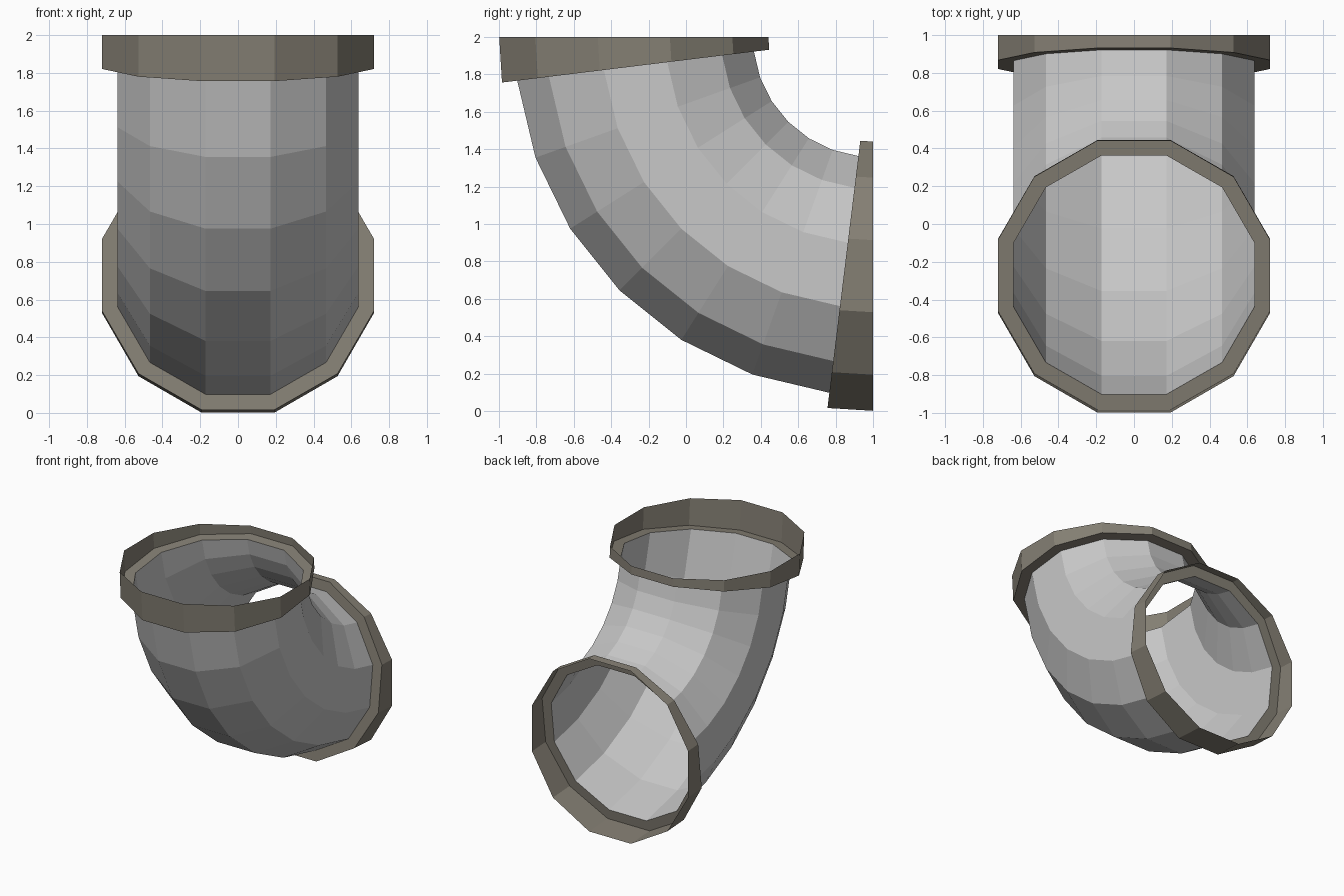
import bpy
import math

if "Cube" in bpy.data.objects:
    bpy.data.objects.remove(bpy.data.objects["Cube"])

SIDES = 12
BEND_Y, BEND_Z = 1.0, 2.0      # axis the elbow turns around
PIPE_R, COLLAR_R = 0.66, 0.745
BEND_R = 1.279
COLLAR_ANGLE = 7.0             # degrees of the bend covered by each collar


def material(name, rgb):
    m = bpy.data.materials.new(name)
    m.diffuse_color = (*rgb, 1)
    m.use_nodes = True
    m.node_tree.nodes["Principled BSDF"].inputs["Base Color"].default_value = m.diffuse_color
    return m


def sweep(name, rings, mat):
    """Skin open rings given as (bend angle in degrees, section radius)."""
    verts, faces = [], []
    for angle, r in rings:
        t = math.radians(angle)
        for k in range(SIDES):
            a = 2 * math.pi * (k + 0.5) / SIDES
            d = BEND_R + r * math.cos(a)
            verts.append((r * math.sin(a), BEND_Y - d * math.cos(t), BEND_Z - d * math.sin(t)))
    for i in range(len(rings) - 1):
        for k in range(SIDES):
            n = (k + 1) % SIDES
            p, q = i * SIDES, (i + 1) * SIDES
            faces.append((p + k, q + k, q + n, p + n))
    mesh = bpy.data.meshes.new(name)
    mesh.from_pydata(verts, [], faces)
    mesh.materials.append(mat)
    obj = bpy.data.objects.new(name, mesh)
    bpy.context.collection.objects.link(obj)
    return obj


pipe_grey = material("pipe_grey", (0.58, 0.58, 0.58))
collar_grey = material("collar_warm_grey", (0.235, 0.215, 0.175))

# Curved pipe, open at both ends
c, steps = COLLAR_ANGLE, 6
sweep("elbow_pipe", [(c + (90 - 2 * c) * i / steps, PIPE_R) for i in range(steps + 1)], pipe_grey)

# Collars: outer wall plus the recessed ledge where the pipe meets it
sweep("top_collar", [(0, COLLAR_R), (c, COLLAR_R), (c, PIPE_R)], collar_grey)
sweep("back_collar", [(90 - c, PIPE_R), (90 - c, COLLAR_R), (90, COLLAR_R)], collar_grey)
